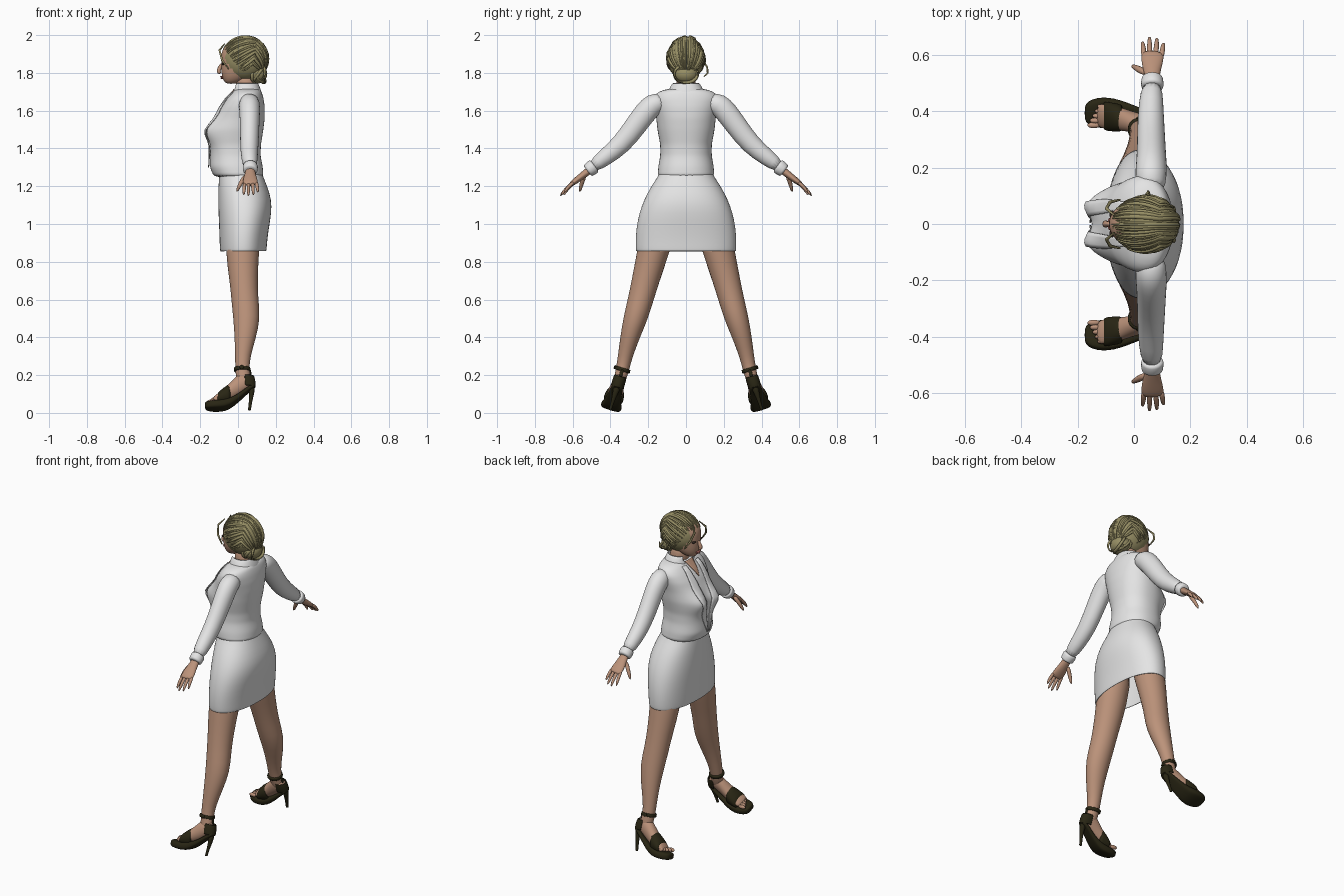
import bpy, bmesh, math, random
from mathutils import Vector, Matrix

random.seed(4)


def material(name, rgb):
    m = bpy.data.materials.new(name)
    m.diffuse_color = (*rgb, 1)
    return m


WHITE = material("white_cloth", (0.78, 0.78, 0.78))
SKIN = material("skin", (0.50, 0.29, 0.195))
HAIR = material("blond_hair", (0.31, 0.275, 0.13))
LEATHER = material("dark_leather", (0.022, 0.019, 0.007))
LIPS = material("lips", (0.36, 0.12, 0.10))
EYES = material("dark_eyes", (0.03, 0.02, 0.015))


def finish(name, bm, mat, mirror=False, sub=1, solid=0):
    bmesh.ops.recalc_face_normals(bm, faces=bm.faces[:])
    me = bpy.data.meshes.new(name)
    bm.to_mesh(me)
    bm.free()
    me.materials.append(mat)
    for p in me.polygons:
        p.use_smooth = True
    ob = bpy.data.objects.new(name, me)
    bpy.context.collection.objects.link(ob)
    if mirror:
        m = ob.modifiers.new("mirror", 'MIRROR')
        m.use_axis = (False, True, False)
        m.use_clip = False
        m.use_mirror_merge = False
    if solid:
        m = ob.modifiers.new("thickness", 'SOLIDIFY')
        m.thickness = solid
    if sub:
        m = ob.modifiers.new("smooth", 'SUBSURF')
        m.levels = m.render_levels = sub
    return ob


def ring(c, u, v, n=16, p=2.0):
    pts = []
    for i in range(n):
        a = 2 * math.pi * i / n
        ca, sa = math.cos(a), math.sin(a)
        pts.append(Vector(c) + Vector(u) * math.copysign(abs(ca) ** (2 / p), ca)
                   + Vector(v) * math.copysign(abs(sa) ** (2 / p), sa))
    return pts


def loft(bm, rings, caps=True):
    vs = [[bm.verts.new(p) for p in r] for r in rings]
    n = len(vs[0])
    for a, b in zip(vs, vs[1:]):
        for i in range(n):
            bm.faces.new((a[i], a[(i + 1) % n], b[(i + 1) % n], b[i]))
    if caps:
        bm.faces.new(vs[0])
        bm.faces.new(vs[-1])


def tube(bm, path, side=(1, 0, 0), n=14):
    # path points are x, y, z, radius along side, radius across
    pts = [Vector(p[:3]) for p in path]
    rings = []
    for i, p in enumerate(path):
        t = (pts[min(i + 1, len(pts) - 1)] - pts[max(i - 1, 0)]).normalized()
        u = Vector(side)
        u = (u - t * u.dot(t)).normalized()
        rings.append(ring(pts[i], u * p[3], t.cross(u) * p[4], n))
    loft(bm, rings)


def level(z, xf, xb, hw, n=32, p=2.2):
    # horizontal section from front x to back x with a half width
    return ring(((xf + xb) / 2, 0, z), ((xb - xf) / 2, 0, 0), (0, hw, 0), n, p)


def ball(bm, c, r):
    bmesh.ops.create_uvsphere(bm, u_segments=16, v_segments=10, radius=1,
                              matrix=Matrix.Translation(c) @ Matrix.Diagonal((*r, 1)))


# Jacket body
TORSO = [(1.245, -0.125, 0.135, 0.150), (1.30, -0.150, 0.132, 0.148), (1.36, -0.148, 0.120, 0.137),
         (1.42, -0.145, 0.122, 0.137), (1.50, -0.140, 0.135, 0.152), (1.56, -0.120, 0.142, 0.158),
         (1.62, -0.095, 0.142, 0.170), (1.67, -0.060, 0.135, 0.175), (1.70, -0.030, 0.125, 0.150),
         (1.72, -0.012, 0.115, 0.090)]


def section(z):
    for a, b in zip(TORSO, TORSO[1:]):
        if z <= b[0]:
            k = (z - a[0]) / (b[0] - a[0])
            return [a[j] + (b[j] - a[j]) * k for j in (1, 2, 3)]
    return TORSO[-1][1:]


def bust(y, z):
    return 0.042 * math.exp(-((abs(y) - 0.075) / 0.05) ** 2 - ((z - 1.49) / 0.065) ** 2)


def front_x(y, z):
    xf, xb, hw = section(z)
    return (xf + xb) / 2 - (xb - xf) / 2 * max(0, 1 - abs(y / hw) ** 2.2) ** (1 / 2.2) - bust(y, z)


bm = bmesh.new()
rings = []
for i in range(25):
    z = 1.245 + 0.475 * i / 24
    r = level(z, *section(z))
    for p in r:
        if p.x < 0:
            p.x -= bust(p.y, z)
    rings.append(r)
loft(bm, rings)
finish("jacket_body", bm, WHITE)


def chest_plate(name, inner, outer, z0, z1, mat, off, mirror):
    # thin strip that follows the front of the jacket
    bm = bmesh.new()
    rows = []
    for i in range(15):
        k = i / 14
        z = z0 + (z1 - z0) * k
        ys = [inner(k) + (outer(k) - inner(k)) * j / 4 for j in range(5)]
        rows.append([bm.verts.new((front_x(y, z) - off, y, z)) for y in ys])
    for a, b in zip(rows, rows[1:]):
        for j in range(4):
            bm.faces.new((a[j], a[j + 1], b[j + 1], b[j]))
    finish(name, bm, mat, mirror, 0, 0.005)


chest_plate("neckline_skin", lambda k: -0.002 - 0.035 * k, lambda k: 0.002 + 0.035 * k, 1.63, 1.715, SKIN, 0.005, False)
chest_plate("lapels", lambda k: 0.004 + 0.045 * k, lambda k: 0.012 + 0.04 * k + 0.05 * math.sin(k * 2.6),
            1.30, 1.70, WHITE, 0.008, True)

# Collar, open at the front
bm = bmesh.new()
loft(bm, [level(1.69, -0.035, 0.128, 0.102), level(1.72, -0.028, 0.118, 0.088),
          level(1.748, -0.022, 0.106, 0.070)], False)
bmesh.ops.delete(bm, geom=[f for f in bm.faces if f.calc_center_median().x < 0.02
                           and abs(f.calc_center_median().y) < 0.04], context='FACES')
finish("collar", bm, WHITE, solid=0.006)

# Sleeves and cuffs
bm = bmesh.new()
tube(bm, [(0.06, 0.11, 1.655, 0.05, 0.045), (0.06, 0.175, 1.635, 0.058, 0.063),
          (0.062, 0.215, 1.59, 0.056, 0.062), (0.062, 0.255, 1.537, 0.053, 0.060),
          (0.06, 0.342, 1.418, 0.050, 0.055), (0.06, 0.43, 1.352, 0.045, 0.046),
          (0.065, 0.50, 1.298, 0.037, 0.036)])
tube(bm, [(0.065, 0.483, 1.31, 0.038, 0.038), (0.065, 0.49, 1.305, 0.042, 0.042),
          (0.065, 0.515, 1.285, 0.040, 0.039), (0.065, 0.523, 1.279, 0.038, 0.035)])
finish("sleeves", bm, WHITE, True)

# Hands
bm = bmesh.new()
tube(bm, [(0.065, 0.48, 1.31, 0.025, 0.022), (0.065, 0.53, 1.27, 0.026, 0.020),
          (0.064, 0.565, 1.243, 0.038, 0.018), (0.066, 0.60, 1.217, 0.042, 0.015),
          (0.068, 0.612, 1.207, 0.036, 0.011)])
for x0, x1, y, z in [(0.036, 0.030, 0.650, 1.150), (0.056, 0.055, 0.668, 1.146),
                     (0.077, 0.082, 0.664, 1.150), (0.097, 0.106, 0.645, 1.165)]:
    tube(bm, [(x0, 0.59, 1.224, 0.011, 0.011),
              ((x0 + x1) / 2, (0.595 + y) / 2 + 0.004, (1.222 + z) / 2 + 0.004, 0.0105, 0.0105),
              (x1, y, z, 0.006, 0.006)], n=8)
tube(bm, [(0.045, 0.535, 1.262, 0.014, 0.014), (0.012, 0.553, 1.215, 0.013, 0.013),
          (-0.008, 0.563, 1.168, 0.007, 0.007)], side=(0, 1, 0), n=8)
finish("hands", bm, SKIN, True)

# Skirt, open at the hem
bm = bmesh.new()
loft(bm, [level(*r) for r in [(1.29, -0.095, 0.120, 0.132), (1.26, -0.100, 0.130, 0.143),
                              (1.20, -0.104, 0.155, 0.185), (1.13, -0.105, 0.178, 0.222),
                              (1.06, -0.104, 0.178, 0.248), (0.98, -0.100, 0.164, 0.264),
                              (0.91, -0.098, 0.155, 0.268), (0.865, -0.096, 0.152, 0.267),
                              (0.855, -0.095, 0.150, 0.265)]], False)
finish("skirt", bm, WHITE, solid=0.006)

# Legs
bm = bmesh.new()
tube(bm, [(0.03, 0.115, 1.10, 0.10, 0.10), (0.022, 0.175, 0.85, 0.090, 0.085),
          (0.03, 0.215, 0.70, 0.075, 0.073), (0.036, 0.24, 0.60, 0.072, 0.068),
          (0.047, 0.268, 0.50, 0.073, 0.064), (0.038, 0.298, 0.40, 0.057, 0.051),
          (0.025, 0.322, 0.30, 0.041, 0.039), (0.022, 0.336, 0.23, 0.037, 0.035),
          (0.030, 0.352, 0.17, 0.040, 0.033), (0.035, 0.362, 0.14, 0.030, 0.026)], n=18)
finish("legs", bm, SKIN, True)

# Feet and shoes are made upright, then tilted with the leg
TILT = Matrix.Translation((0, 0.336, 0.23)) @ Matrix.Rotation(math.radians(17), 4, 'X') @ Matrix.Translation((0, 0, -0.23))


def foot_part(name, bm, mat, **kw):
    bmesh.ops.transform(bm, matrix=TILT, verts=bm.verts[:])
    finish(name, bm, mat, True, **kw)


def slab(x, zb, zt, hw, p=2.0):
    return ring((x, 0, (zb + zt) / 2), (0, hw, 0), (0, 0, (zt - zb) / 2), 16, p)


bm = bmesh.new()
loft(bm, [slab(*r) for r in [(0.082, 0.145, 0.175, 0.015), (0.07, 0.135, 0.20, 0.027),
                             (0.03, 0.105, 0.225, 0.034), (-0.01, 0.075, 0.195, 0.036),
                             (-0.05, 0.052, 0.145, 0.042), (-0.10, 0.045, 0.098, 0.047),
                             (-0.135, 0.045, 0.075, 0.045)]])
for i in range(5):
    y = -0.036 + 0.0175 * i
    ball(bm, (-0.143 + 0.007 * i, y, 0.06), (0.024 - 0.002 * i, 0.011 - 0.0008 * i, 0.012))
foot_part("feet", bm, SKIN)

bm = bmesh.new()
loft(bm, [slab(*r, 3.5) for r in [(-0.176, 0.015, 0.045, 0.022), (-0.165, 0.006, 0.048, 0.043),
                                  (-0.13, 0.004, 0.050, 0.056), (-0.09, 0.004, 0.053, 0.057),
                                  (-0.05, 0.012, 0.060, 0.050), (0.0, 0.050, 0.088, 0.040),
                                  (0.05, 0.100, 0.130, 0.034), (0.082, 0.125, 0.150, 0.029),
                                  (0.09, 0.130, 0.150, 0.018)]])
loft(bm, [slab(*r) for r in [(-0.038, 0.04, 0.142, 0.046), (-0.05, 0.03, 0.152, 0.050),
                             (-0.10, 0.03, 0.106, 0.055), (-0.112, 0.03, 0.092, 0.052)]])
tube(bm, [(0.072, 0, 0.14, 0.022, 0.024), (0.073, 0, 0.10, 0.014, 0.015), (0.066, 0, 0.05, 0.009, 0.009),
          (0.061, 0, 0.012, 0.008, 0.008), (0.061, 0, 0.003, 0.009, 0.009)], n=10)
foot_part("shoe_soles_and_heels", bm, LEATHER)

bm = bmesh.new()
loft(bm, [level(0.13, 0.0, 0.094, 0.034), level(0.16, 0.0, 0.094, 0.036), level(0.195, 0.0, 0.086, 0.034)], False)
bmesh.ops.delete(bm, geom=[f for f in bm.faces if f.calc_center_median().x < 0.035], context='FACES')
foot_part("heel_counters", bm, LEATHER, solid=0.004)

bm = bmesh.new()
loft(bm, [level(z, -0.022, 0.066, 0.042) for z in (0.218, 0.223, 0.236, 0.241)])
tube(bm, [(0.07, 0, 0.18, 0.006, 0.012), (0.064, 0, 0.235, 0.005, 0.010)], n=8)
ball(bm, (0.02, 0.043, 0.23), (0.012, 0.005, 0.011))
foot_part("ankle_straps", bm, LEATHER)

# Neck and head
bm = bmesh.new()
tube(bm, [(0.06, 0, 1.64, 0.060, 0.062), (0.045, 0, 1.72, 0.057, 0.055), (0.035, 0, 1.80, 0.055, 0.052)])
loft(bm, [level(*r, 24) for r in [(1.742, -0.060, -0.015, 0.022), (1.755, -0.076, 0.02, 0.040),
                                  (1.785, -0.086, 0.07, 0.060), (1.82, -0.090, 0.10, 0.069),
                                  (1.86, -0.089, 0.12, 0.075), (1.90, -0.092, 0.125, 0.078),
                                  (1.94, -0.075, 0.12, 0.070), (1.97, -0.035, 0.08, 0.045)]])
tube(bm, [(-0.082, 0, 1.852, 0.010, 0.008), (-0.097, 0, 1.825, 0.012, 0.010),
          (-0.106, 0, 1.807, 0.012, 0.014), (-0.092, 0, 1.796, 0.010, 0.014)], n=10)
finish("head_and_neck", bm, SKIN)

bm = bmesh.new()
ball(bm, (-0.085, 0, 1.780), (0.010, 0.022, 0.004))
ball(bm, (-0.084, 0, 1.773), (0.010, 0.018, 0.005))
finish("mouth", bm, LIPS, sub=0)
bm = bmesh.new()
ball(bm, (-0.078, 0.033, 1.848), (0.009, 0.015, 0.007))
finish("eyes", bm, EYES, True, 0)

# Hair cap with the face left open, and the knot at the nape
CENTRE, SIZE = Vector((0.035, 0, 1.873)), Vector((0.121, 0.096, 0.116))
bm = bmesh.new()
bmesh.ops.create_uvsphere(bm, u_segments=40, v_segments=28, radius=1,
                          matrix=Matrix.Translation(CENTRE) @ Matrix.Diagonal((*SIZE, 1)))
face = []
for f in bm.faces:
    c = f.calc_center_median()
    if c.z < 1.915 and c.x < -0.085 + (1.9 - c.z) * 0.64:
        face.append(f)
bmesh.ops.delete(bm, geom=face, context='FACES')
ball(bm, (0.100, 0, 1.795), (0.055, 0.066, 0.052))
finish("hair_cap", bm, HAIR, sub=0)

# Swept strands, knot coils and loose wisps
cu = bpy.data.curves.new("hair_strands", 'CURVE')
cu.dimensions = '3D'
cu.bevel_depth = 0.009
cu.bevel_resolution = 1
cu.resolution_u = 3


def strand(pts, r=1.0):
    s = cu.splines.new('POLY')
    s.points.add(len(pts) - 1)
    for i, p in enumerate(pts):
        s.points[i].co = (*p, 1)
        s.points[i].radius = r * (0.25 + 0.75 * math.sin(math.pi * (i + 0.4) / len(pts)))


def skull(d, k):
    return CENTRE + Vector((d.x * SIZE.x, d.y * SIZE.y, d.z * SIZE.z)) * k


for i in range(44):
    t = -1 + 2 * i / 43 + random.uniform(-0.02, 0.02)
    d0 = Vector((-0.9 + 0.8 * abs(t), t, 0.42 - 1.1 * t * t)).normalized()
    d1 = Vector((0.35, 0.9 * t, 0.78 - 0.95 * t * t)).normalized()
    d2 = Vector((0.78, 0.35 * t, -0.6)).normalized()
    lift = random.uniform(0.98, 1.05)
    strand([skull(d0.slerp(d1, j / 8), lift) for j in range(8)]
           + [skull(d1.slerp(d2, j / 8), lift) for j in range(9)], random.uniform(0.6, 1.1))
for k in range(5):
    a0 = k * 1.25
    strand([Vector((0.108 + 0.035 * math.sin(a + a0), 0.062 * math.cos(a), 1.795 + 0.047 * math.sin(a)))
            for a in [a0 + j * 0.4 for j in range(14)]])
for s in (-1, 1):
    strand([(-0.07, 0.03 * s, 1.955), (-0.098, 0.055 * s, 1.92), (-0.085, 0.078 * s, 1.87), (-0.05, 0.086 * s, 1.82)], 0.7)
strand([(0.03, 0.09, 1.87), (0.05, 0.112, 1.83), (0.05, 0.115, 1.80), (0.06, 0.095, 1.78)], 0.6)
ob = bpy.data.objects.new("hair_strands", cu)
bpy.context.collection.objects.link(ob)
cu.materials.append(HAIR)
bpy.context.view_layer.objects.active = ob
ob.select_set(True)
bpy.ops.object.convert(target='MESH')
